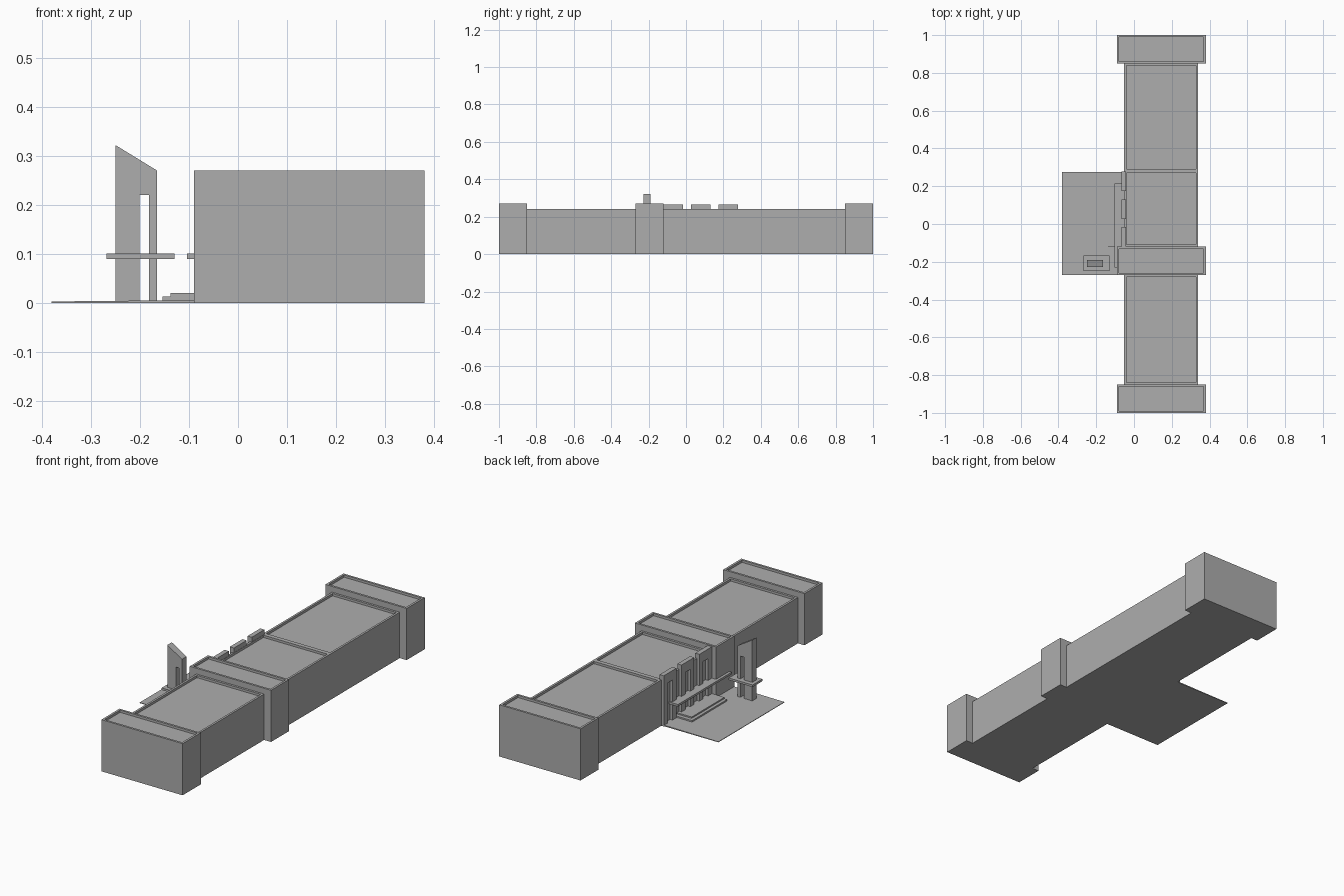
import bpy, bmesh

cube = bpy.data.objects.get("Cube")
if cube:
    bpy.data.objects.remove(cube, do_unlink=True)

grey = bpy.data.materials.new("plain_grey")
grey.use_nodes = True
grey.diffuse_color = (0.42, 0.42, 0.42, 1)
grey.node_tree.nodes["Principled BSDF"].inputs["Base Color"].default_value = grey.diffuse_color


def finish(name, bm):
    bmesh.ops.recalc_face_normals(bm, faces=bm.faces)
    mesh = bpy.data.meshes.new(name)
    bm.to_mesh(mesh)
    bm.free()
    mesh.materials.append(grey)
    obj = bpy.data.objects.new(name, mesh)
    bpy.context.collection.objects.link(obj)
    return obj


def prism(name, outline, axis, low, high):
    """Extrude an outline along x (outline in y, z) or y (outline in x, z)."""
    bm = bmesh.new()
    place = (lambda a, b: (low, a, b)) if axis == "x" else (lambda a, b: (a, low, b))
    face = bm.faces.new([bm.verts.new(place(a, b)) for a, b in outline])
    new = bmesh.ops.extrude_face_region(bm, geom=[face])["geom"]
    depth = high - low
    move = (depth, 0, 0) if axis == "x" else (0, depth, 0)
    bmesh.ops.translate(bm, vec=move, verts=[v for v in new if isinstance(v, bmesh.types.BMVert)])
    return finish(name, bm)


def box(name, x, y, z, parapet=False):
    bm = bmesh.new()
    bmesh.ops.create_cube(bm, size=1)
    for v in bm.verts:
        v.co = [r[0] if c < 0 else r[1] for c, r in zip(v.co, (x, y, z))]
    if parapet:
        # sunken roof behind a thin rim
        bm.normal_update()
        top = max(bm.faces, key=lambda f: f.calc_center_median().z)
        bmesh.ops.inset_region(bm, faces=[top], thickness=0.016)
        new = bmesh.ops.extrude_face_region(bm, geom=[top])["geom"]
        bmesh.ops.translate(bm, vec=(0, 0, -0.012),
                            verts=[v for v in new if isinstance(v, bmesh.types.BMVert)])
        if top.is_valid:
            bmesh.ops.delete(bm, geom=[top], context="FACES")
    return finish(name, bm)


# Long wings
for name, y in (("front_wing", (-0.85, -0.27)), ("middle_wing", (-0.12, 0.28)),
                ("back_wing", (0.28, 0.85))):
    box(name, (-0.052, 0.34), y, (0, 0.24), parapet=True)

# Taller cross blocks
for name, y in (("front_block", (-1, -0.85)), ("entrance_block", (-0.27, -0.12)),
                ("back_block", (0.85, 1))):
    box(name, (-0.09, 0.38), y, (0, 0.27), parapet=True)

# Facade portals, each with a tall slot
for i, y in enumerate((-0.068, 0.079, 0.226)):
    half, slot, top, head = 0.052, 0.02, 0.265, 0.215
    outline = [(y - half, 0), (y - half, top), (y + half, top), (y + half, 0),
               (y + slot, 0), (y + slot, head), (y - slot, head), (y - slot, 0)]
    prism(f"portal_{i + 1}", outline, "x", -0.066, -0.042)

# Canopy and entrance steps
box("canopy", (-0.104, -0.05), (-0.23, 0.215), (0.09, 0.101))
box("lower_step", (-0.154, -0.05), (-0.12, 0.17), (0, 0.013))
box("upper_step", (-0.138, -0.05), (-0.12, 0.15), (0, 0.02))

# Gently sloping forecourt
prism("forecourt", [(-0.38, 0), (-0.38, 0.003), (-0.165, 0.005), (-0.05, 0.006), (-0.05, 0)],
      "y", -0.27, 0.275)

# Slanted gate tower with its slot and collar slab
prism("tower", [(-0.25, 0), (-0.25, 0.322), (-0.165, 0.27), (-0.165, 0),
                (-0.182, 0), (-0.182, 0.22), (-0.201, 0.22), (-0.201, 0)], "y", -0.227, -0.19)
box("tower_slab", (-0.268, -0.13), (-0.248, -0.167), (0.09, 0.101))
